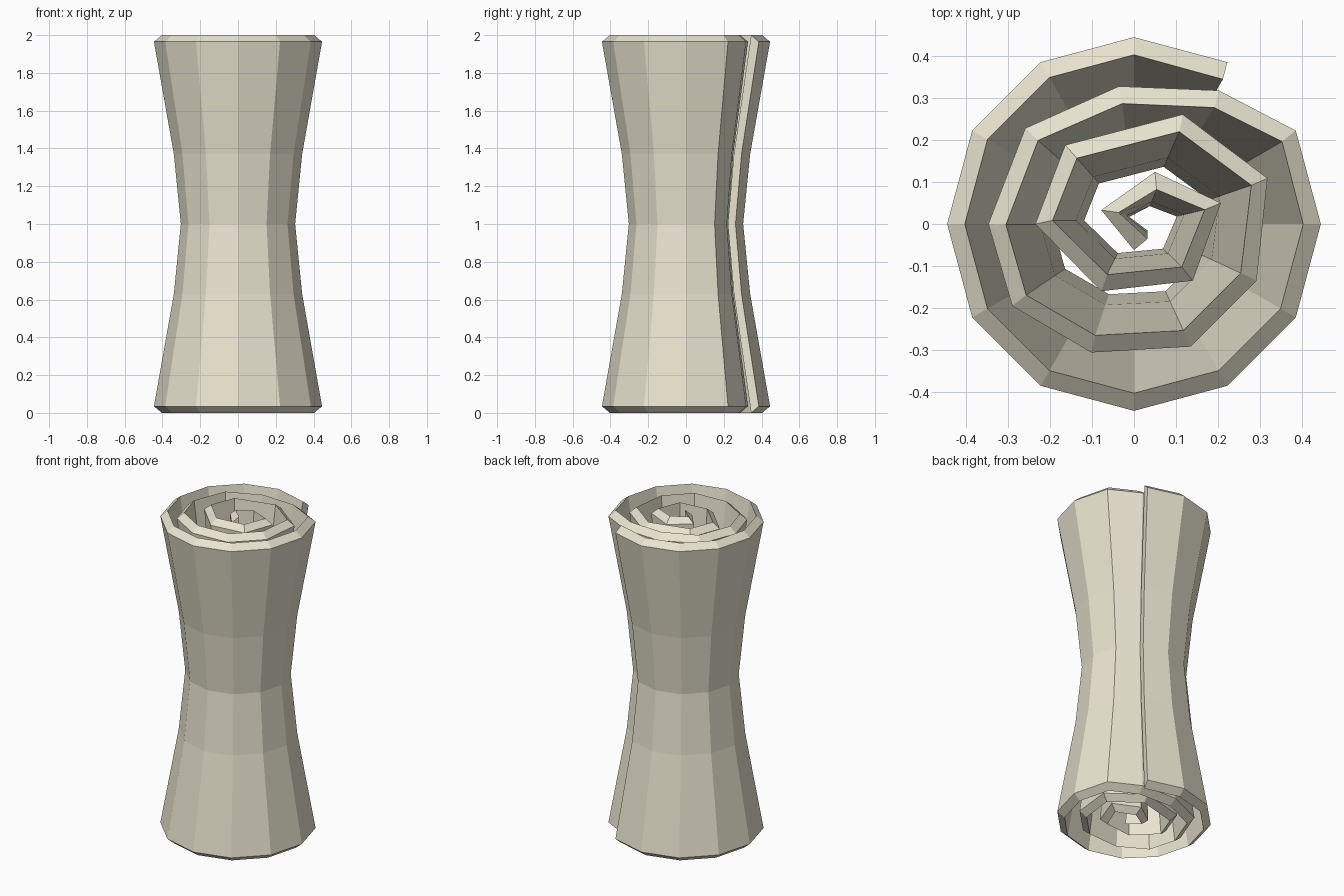
import bpy, bmesh, math
from mathutils import Vector

if "Cube" in bpy.data.objects:
    bpy.data.objects.remove(bpy.data.objects["Cube"])

THICK = 0.042
# Outer turn: regular twelve-sided ring, starting at the loose edge
path = [Vector((0.445 * math.cos(math.radians(a)), 0.445 * math.sin(math.radians(a))))
        for a in range(60, 391, 30)]
# Inner turns of the rolled sheet
path += [Vector(p) for p in [
    (0.202, 0.318), (-0.036, 0.328), (-0.259, 0.228), (-0.347, 0.0), (-0.29, -0.195),
    (-0.102, -0.306), (0.135, -0.292), (0.292, -0.135), (0.318, 0.109), (0.116, 0.261),
    (-0.164, 0.188), (-0.235, 0.0), (-0.078, -0.16), (0.14, -0.135), (0.207, 0.05),
    (0.05, 0.124), (-0.078, 0.033), (0.0, -0.062)]]

# Waisted profile: scale, outer height, inner height (rims slope inward)
levels = [(1.0, 0.035, 0.0), (0.763, 0.63, 0.63), (0.68, 1.0, 1.0),
          (0.763, 1.37, 1.37), (1.0, 1.965, 2.0)]


def inward(pts, i):
    """Unit direction towards the roll's inside at point i."""
    total = Vector((0, 0))
    for a, b in ((i - 1, i), (i, i + 1)):
        if a >= 0 and b < len(pts):
            d = (pts[b] - pts[a]).normalized()
            total += Vector((-d.y, d.x))
    return total.normalized()


bm = bmesh.new()
outer, inner = [], []
for s, zo, zi in levels:
    outer.append([bm.verts.new((p.x * s, p.y * s, zo)) for p in path])
    row = []
    for i, p in enumerate(path):
        q = p * s + inward(path, i) * THICK
        row.append(bm.verts.new((q.x, q.y, zi)))
    inner.append(row)

n, m = len(path), len(levels)
# Outer and inner skins
for k in range(m - 1):
    for i in range(n - 1):
        bm.faces.new((outer[k][i], outer[k][i + 1], outer[k + 1][i + 1], outer[k + 1][i]))
        bm.faces.new((inner[k][i], inner[k + 1][i], inner[k + 1][i + 1], inner[k][i + 1]))
    # Loose edge and core edge
    for i in (0, n - 1):
        bm.faces.new((outer[k][i], outer[k + 1][i], inner[k + 1][i], inner[k][i]))
# Bottom and top rims
for k in (0, m - 1):
    for i in range(n - 1):
        bm.faces.new((outer[k][i], outer[k][i + 1], inner[k][i + 1], inner[k][i]))
bmesh.ops.recalc_face_normals(bm, faces=bm.faces[:])

mesh = bpy.data.meshes.new("rolled_sheet")
bm.to_mesh(mesh)
bm.free()
roll = bpy.data.objects.new("rolled_sheet", mesh)
bpy.context.collection.objects.link(roll)

# Parchment colour
mat = bpy.data.materials.new("parchment")
mat.diffuse_color = (0.82, 0.78, 0.63, 1)
mat.use_nodes = True
mat.node_tree.nodes["Principled BSDF"].inputs["Base Color"].default_value = mat.diffuse_color
mesh.materials.append(mat)
